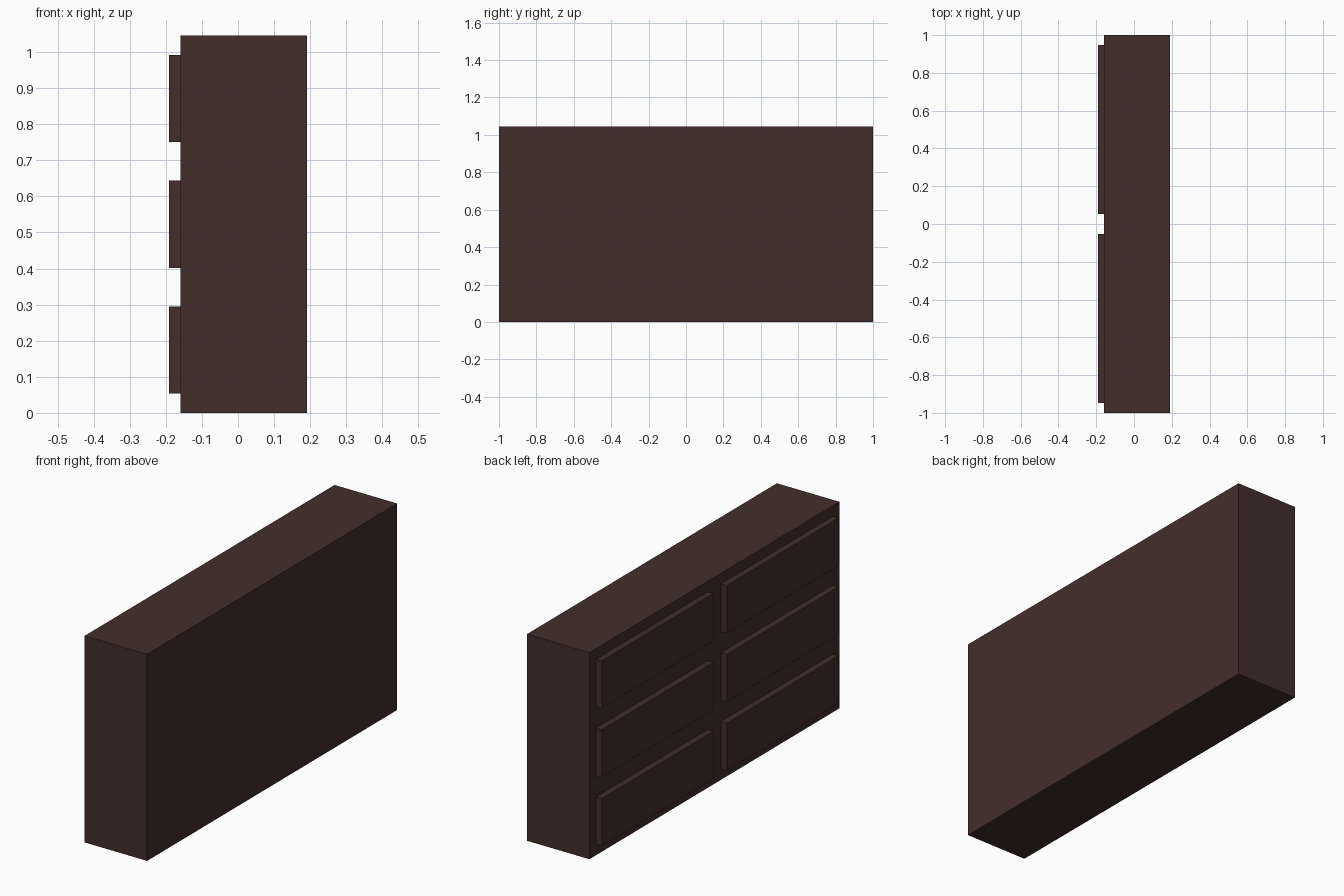
import bpy

if "Cube" in bpy.data.objects:
    bpy.data.objects.remove(bpy.data.objects["Cube"])

wood = bpy.data.materials.new("dark_wood")
wood.diffuse_color = (0.055, 0.027, 0.024, 1)
wood.use_nodes = True
wood.node_tree.nodes["Principled BSDF"].inputs["Base Color"].default_value = wood.diffuse_color


def box(name, x, y, z):
    """Axis-aligned box from (min, max) ranges."""
    bpy.ops.mesh.primitive_cube_add(size=1, location=[(a + b) / 2 for a, b in (x, y, z)])
    ob = bpy.context.object
    ob.name = name
    ob.scale = [b - a for a, b in (x, y, z)]
    bpy.ops.object.transform_apply(location=False, rotation=False, scale=True)
    ob.data.materials.append(wood)
    return ob


height, rows, margin = 1.046, 3, 0.0535
row_height = height / rows
body_front, drawer_front, back = -0.159, -0.191, 0.191

# Cabinet body
box("dresser_body", (body_front, back), (-1, 1), (0, height))

# Raised drawer fronts, three rows by two columns
for row in range(rows):
    z0 = row * row_height
    for side, y0 in (("right", -1), ("left", 0)):
        box(f"drawer_front_{side}_{row + 1}",
            (drawer_front, body_front),
            (y0 + margin, y0 + 1 - margin),
            (z0 + margin, z0 + row_height - margin))
